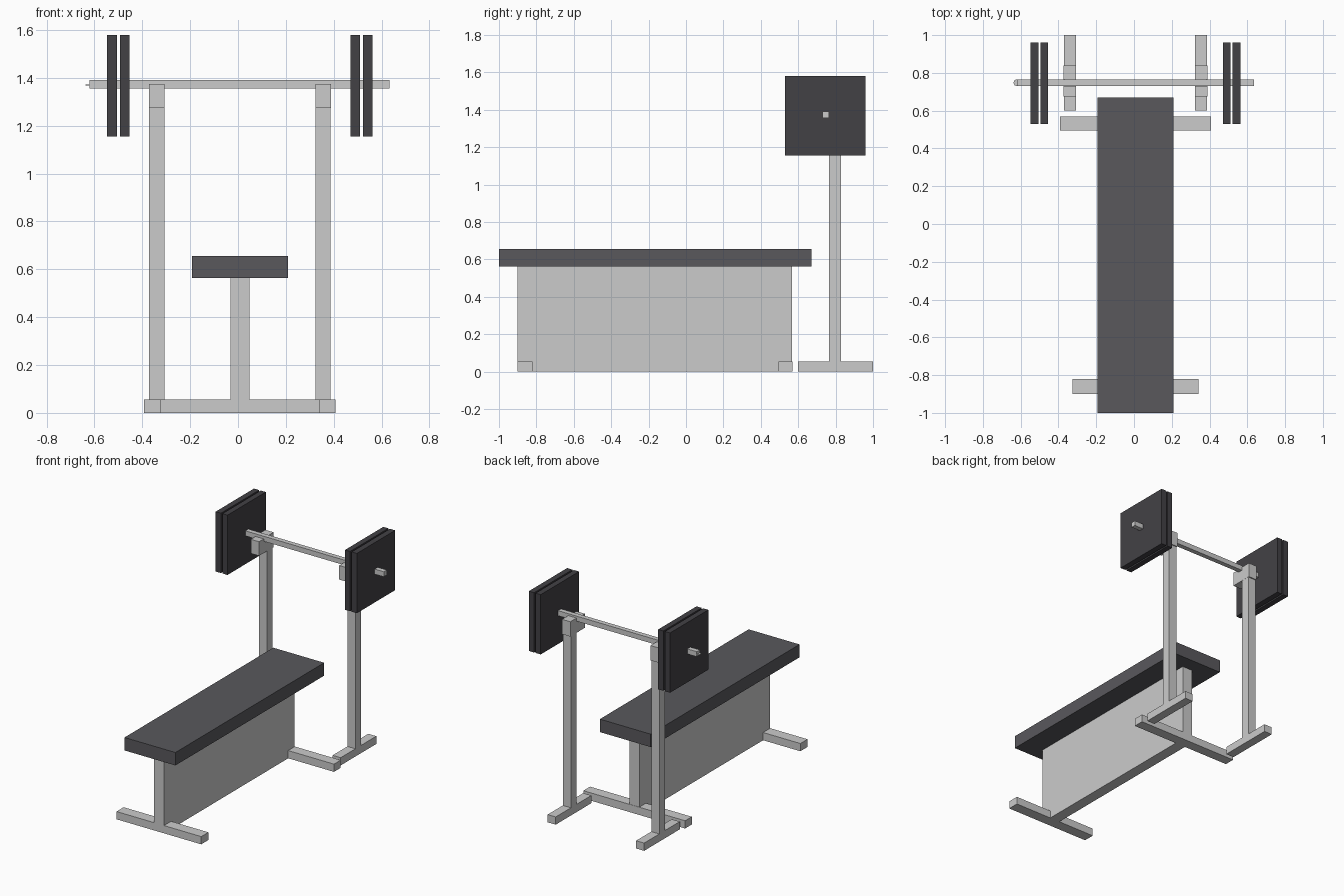
import bpy, bmesh

if "Cube" in bpy.data.objects:
    bpy.data.objects.remove(bpy.data.objects["Cube"])

CX = 0.008  # symmetry line of the model


def material(name, rgb):
    m = bpy.data.materials.new(name)
    m.diffuse_color = (*rgb, 1.0)
    m.use_nodes = True
    m.node_tree.nodes["Principled BSDF"].inputs["Base Color"].default_value = m.diffuse_color
    return m


vinyl = material("dark_vinyl", (0.10, 0.098, 0.108))
iron = material("dark_iron", (0.055, 0.053, 0.06))


def prism(name, outline, axis, lo, hi, mat=None):
    """Extrude a 2D outline along x (outline is y,z) or z (outline is x,y)."""
    bm = bmesh.new()
    place = (lambda p: (lo, p[0], p[1])) if axis == "x" else (lambda p: (p[0], p[1], lo))
    face = bm.faces.new([bm.verts.new(place(p)) for p in outline])
    ext = bmesh.ops.extrude_face_region(bm, geom=[face])
    d = hi - lo
    verts = [v for v in ext["geom"] if isinstance(v, bmesh.types.BMVert)]
    bmesh.ops.translate(bm, verts=verts, vec=(d, 0, 0) if axis == "x" else (0, 0, d))
    bmesh.ops.recalc_face_normals(bm, faces=bm.faces)
    me = bpy.data.meshes.new(name)
    bm.to_mesh(me)
    bm.free()
    ob = bpy.data.objects.new(name, me)
    bpy.context.collection.objects.link(ob)
    if mat:
        me.materials.append(mat)
    return ob


def box(name, x, y, z, mat=None):
    outline = [(x[0], y[0]), (x[1], y[0]), (x[1], y[1]), (x[0], y[1])]
    return prism(name, outline, "z", z[0], z[1], mat)


def span(half):
    return (CX - half, CX + half)


# Bench: padded top, central support panel and two cross feet
box("bench_pad", span(0.20), (-1.0, 0.67), (0.563, 0.655), vinyl)
box("bench_support", span(0.04), (-0.90, 0.568), (0.0, 0.563))
box("front_foot", span(0.333), (-0.90, -0.82), (0.0, 0.055))
box("back_foot", span(0.40), (0.495, 0.57), (0.0, 0.055))

# Rack and weight plates, repeated on both sides
upright = [(0.60, 0), (1.0, 0), (1.0, 0.055), (0.83, 0.055), (0.83, 1.377),
           (0.765, 1.377), (0.765, 0.055), (0.60, 0.055)]
hook = [(0.675, 1.275), (0.838, 1.275), (0.838, 1.38), (0.768, 1.38),
        (0.768, 1.356), (0.728, 1.356), (0.728, 1.375), (0.675, 1.375)]
for side, s in (("left", -1), ("right", 1)):
    def at(a, b):
        return sorted((CX + s * a, CX + s * b))
    prism(f"{side}_upright", upright, "x", *at(0.316, 0.379))
    prism(f"{side}_bar_hook", hook, "x", *at(0.315, 0.380))
    for label, a, b in (("inner", 0.462, 0.502), ("outer", 0.514, 0.555)):
        box(f"{side}_{label}_plate", at(a, b), (0.53, 0.96), (1.155, 1.58), iron)

# Barbell with its thin tapered tip on the left
box("bar", (-0.62, 0.634), (0.731, 0.765), (1.356, 1.392))
prism("bar_tip", [(-0.62, 0.731), (-0.62, 0.765), (-0.632, 0.763),
                  (-0.638, 0.748), (-0.632, 0.733)], "z", 1.369, 1.372)
